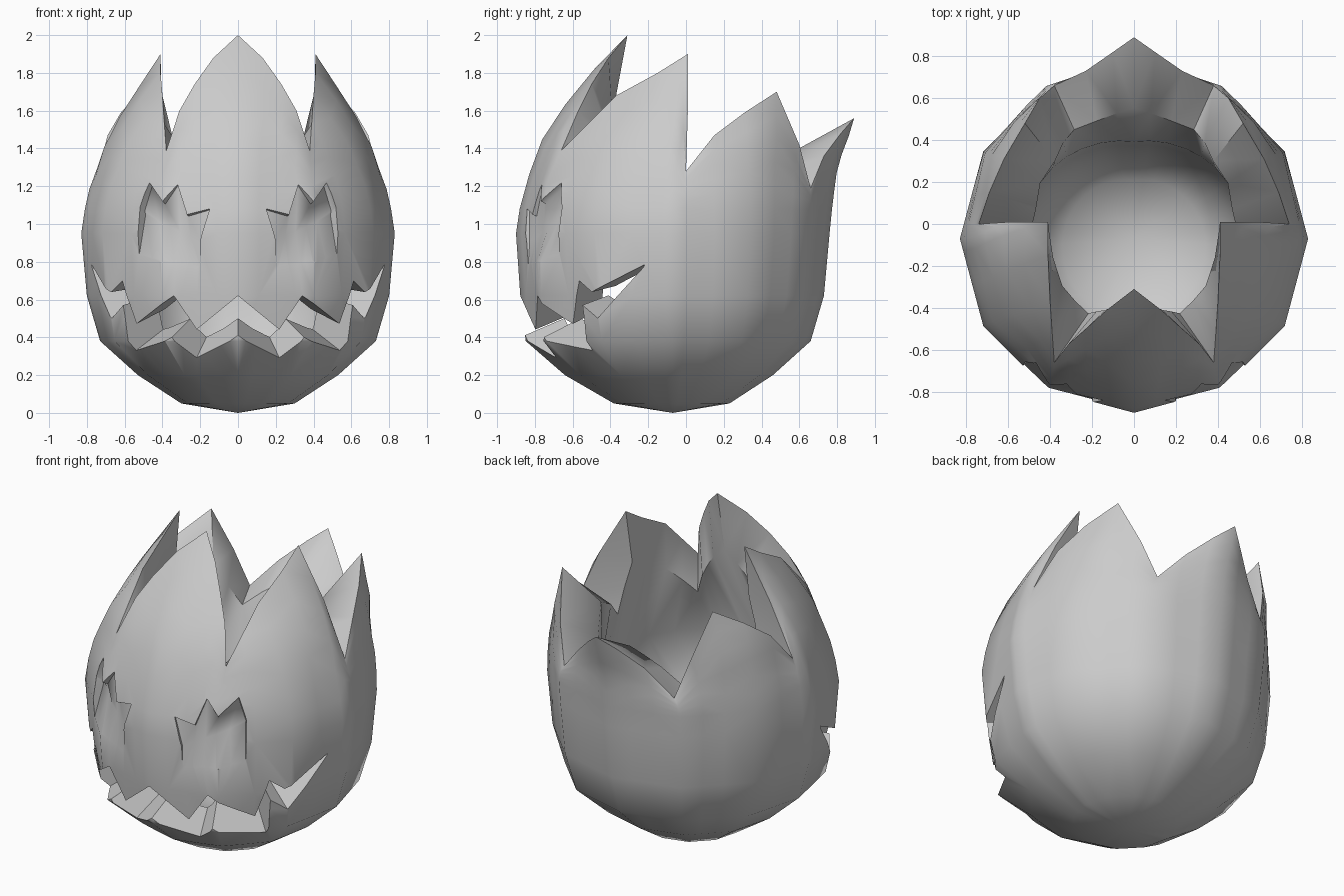
import bpy, bmesh, math
from mathutils import Vector

cube = bpy.data.objects.get("Cube")
if cube:
    bpy.data.objects.remove(cube, do_unlink=True)

CY = -0.07                       # axis of the shell
CENTRE = Vector((0, CY, 0.75))

# Outer and inner profiles: radius, height
PROFILE = [(0, 0), (.3, .05), (.53, .2), (.73, .38), (.8, .62), (.83, .95),
           (.8, 1.15), (.7, 1.45), (.58, 1.65), (.41, 1.88), (.3, 2)]
INNER = [(.66, .95), (.63, .7), (.56, .45), (.4, .28)]

# Torn rim, front to back: x, y, z, base angle
RIM = [(0, -.31, 2, 0), (.13, -.41, 1.88, 8), (.23, -.5, 1.74, 16), (.31, -.57, 1.6, 23),
       (.38, -.66, 1.39, 30), (.39, -.52, 1.53, 45), (.4, -.37, 1.68, 60),
       (.41, -.15, 1.8, 74), (.41, .01, 1.9, 86), (.59, .01, 1.6, 90), (.74, 0, 1.28, 95),
       (.69, .15, 1.47, 106), (.62, .31, 1.59, 120), (.52, .48, 1.7, 132),
       (.45, .6, 1.42, 141), (.38, .66, 1.19, 150), (.23, .73, 1.36, 161),
       (.1, .82, 1.48, 171), (0, .89, 1.56, 180)]


def radius(z, a):
    """Twelve-sided outline, fuller at the lower front and upper back."""
    r = PROFILE[-1][0]
    for (r0, z0), (r1, z1) in zip(PROFILE, PROFILE[1:]):
        if z <= z1:
            r = r0 + (r1 - r0) * (z - z0) / (z1 - z0)
            break
    side = math.radians(15)
    r *= math.cos(side) / math.cos(a % (2 * side) - side)
    if z < .65:
        r += .05 * math.sin(math.pi * z / .65) * max(0, math.cos(a))
    if z > .95:
        r += .25 * (z - .95) * max(0, -math.cos(a))
    return r


def polar(r, a, z):
    return Vector((r * math.sin(a), CY - r * math.cos(a), z))


def column(x, y, z, base):
    """Outer wall up to the rim, then the inner wall back down."""
    a0 = math.radians(base)
    a1, r1 = math.atan2(x, CY - y), math.hypot(x, y - CY)
    pts = [polar(radius(h, a0), a0, h) for r, h in PROFILE[1:6]]
    low, steps = 1.08, 5
    for i in range(steps):
        t = i / steps
        h, a = low + (z - low) * t, a0 + (a1 - a0) * t * t
        pts.append(polar(radius(h, a) + (r1 - radius(z, a1)) * t * t, a, h))
    pts.append(Vector((x, y, z)))
    h, back = 1.15 + (z - 1.15) * .55, base / 180
    pts.append(polar(radius(h, a1) * (.52 + .23 * back), (a0 + a1) / 2, h))
    return pts + [polar(r * (1 - .3 * back), a0, h) for r, h in INNER]


def make_object(name, bm):
    bmesh.ops.recalc_face_normals(bm, faces=bm.faces)
    mesh = bpy.data.meshes.new(name)
    bm.to_mesh(mesh)
    bm.free()
    ob = bpy.data.objects.new(name, mesh)
    bpy.context.collection.objects.link(ob)
    return ob


# Hollow shell with pointed petals
half = [column(*p) for p in RIM]
mirror = [[Vector((-v.x, v.y, v.z)) for v in c] for c in half[-2:0:-1]]
bm = bmesh.new()
cols = [[bm.verts.new(v) for v in c] for c in half + mirror]
bottom, floor = bm.verts.new((0, CY, 0)), bm.verts.new((0, CY, .2))
for a, b in zip(cols, cols[1:] + cols[:1]):
    for i in range(len(a) - 1):
        bm.faces.new((a[i], b[i], b[i + 1], a[i + 1]))
    bm.faces.new((bottom, b[0], a[0]))
    bm.faces.new((floor, a[-1], b[-1]))
bmesh.ops.triangulate(bm, faces=[f for f in bm.faces if len(f.verts) > 3])
shell = make_object("pumpkin_shell", bm)


def on_shell(x, z, scale):
    """Point of the outer wall seen at x, z from the front, scaled about the centre."""
    a = 0
    for _ in range(12):
        a = (a + math.asin(max(-1, min(1, x / radius(z, a))))) / 2
    return CENTRE + (polar(radius(z, a), a, z) - CENTRE) * scale


def cutter(name, rows):
    """Closed block from rows of front-view points: x, z, inner scale."""
    bm = bmesh.new()
    out = [[bm.verts.new(on_shell(x, z, 1.2)) for x, z, d in row] for row in rows]
    inn = [[bm.verts.new(on_shell(x, z, d)) for x, z, d in row] for row in rows]
    n = len(rows[0])
    for g in (out, inn):
        for a, b in zip(g, g[1:]):
            for i in range(n - 1):
                bm.faces.new((a[i], a[i + 1], b[i + 1]))
                bm.faces.new((a[i], b[i + 1], b[i]))
    for k in (0, -1):
        for i in range(n - 1):
            bm.faces.new((out[k][i], out[k][i + 1], inn[k][i + 1], inn[k][i]))
        for j in range(len(rows) - 1):
            bm.faces.new((out[j][k], out[j + 1][k], inn[j + 1][k], inn[j][k]))
    return make_object(name, bm)


def both_sides(pts):
    return [(x, z, .6) for x, z in [(-x, z) for x, z in pts[:0:-1]] + pts]


# Jagged mouth
upper = [(0, .62), (.22, .44), (.34, .62), (.54, .47), (.61, .7), (.67, .64), (.775, .785)]
lower = [(0, .41), (.22, .29), (.35, .4), (.54, .33), (.61, .57), (.67, .5), (.772, .77)]
cutters = [cutter("mouth_cutter", [both_sides(upper), both_sides(lower)])]

# Slanted eyes with a jagged brow, fading into the cheeks
brow = [(.52, 1.085, .95), (.47, 1.22, .965), (.4, 1.12, .96), (.32, 1.21, .99),
        (.27, 1.05, .97), (.15, 1.08, .985)]
sink = (.94, .92, .92, .93, .95, .98)
lid = [(.52 - .064 * i, 1.07 - .032 * i, d) for i, d in enumerate(sink)]
cheek = [(x, z - .25 + .02 * i, 1.01) for i, (x, z, d) in enumerate(lid)]
for side, s in (("left", 1), ("right", -1)):
    rows = [[(s * x, z, d) for x, z, d in row] for row in (brow, lid, cheek)]
    cutters.append(cutter(side + "_eye_cutter", rows))

bpy.context.view_layer.objects.active = shell
shell.select_set(True)
for c in cutters:
    c.hide_render = True
    mod = shell.modifiers.new(c.name, 'BOOLEAN')
    mod.operation, mod.solver, mod.object = 'DIFFERENCE', 'EXACT', c
    bpy.ops.object.modifier_apply(modifier=mod.name)
    bpy.data.objects.remove(c, do_unlink=True)

# Plain grey
mat = bpy.data.materials.new("plain_grey")
mat.use_nodes = True
grey = (.6, .6, .6, 1)
mat.diffuse_color = grey
mat.node_tree.nodes["Principled BSDF"].inputs["Base Color"].default_value = grey
shell.data.materials.clear()
shell.data.materials.append(mat)
bpy.ops.object.shade_smooth_by_angle(angle=math.radians(50))
